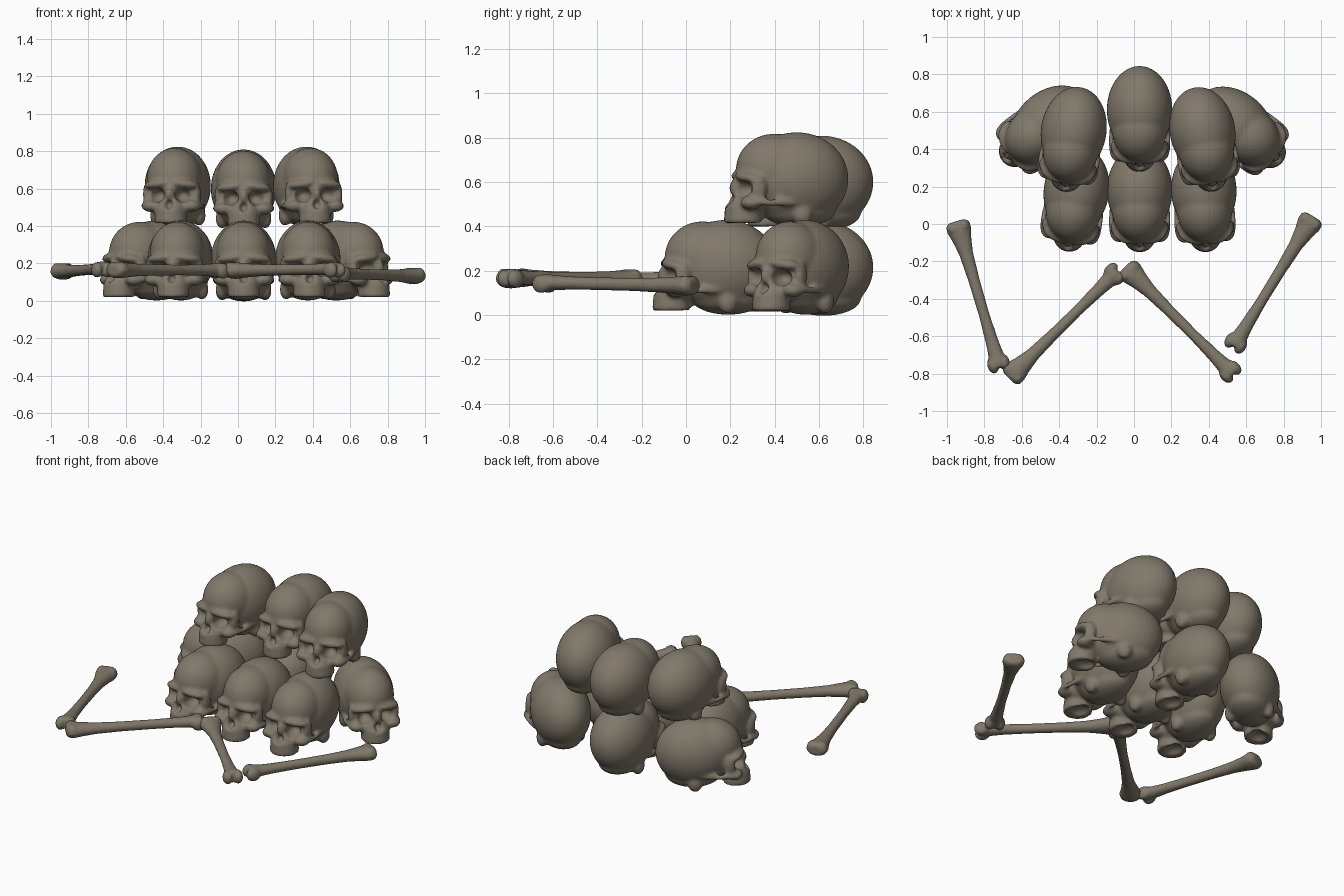
import bpy, bmesh, math
from mathutils import Matrix, Vector

if "Cube" in bpy.data.objects:
    bpy.data.objects.remove(bpy.data.objects["Cube"])

bone_mat = bpy.data.materials.new("old_bone")
bone_mat.diffuse_color = (0.22, 0.19, 0.145, 1)
bone_mat.use_nodes = True
bone_mat.node_tree.nodes["Principled BSDF"].inputs["Base Color"].default_value = bone_mat.diffuse_color


def blob(bm, c, r, rot=(0, 0, 0), mirror=False):
    """Ellipsoid at c with radii r, optionally repeated across x."""
    for s in ((1, -1) if mirror else (1,)):
        m = (Matrix.Translation((c[0] * s, c[1], c[2]))
             @ Matrix.Rotation(rot[2] * s, 4, 'Z') @ Matrix.Rotation(rot[1] * s, 4, 'Y')
             @ Matrix.Rotation(rot[0], 4, 'X') @ Matrix.Diagonal((*r, 1)))
        bmesh.ops.create_uvsphere(bm, u_segments=32, v_segments=20, radius=1, matrix=m)


def to_object(bm, name):
    bmesh.ops.recalc_face_normals(bm, faces=bm.faces)
    me = bpy.data.meshes.new(name)
    bm.to_mesh(me)
    bm.free()
    ob = bpy.data.objects.new(name, me)
    bpy.context.collection.objects.link(ob)
    return ob


def fuse(ob, voxel, iterations):
    m = ob.modifiers.new("fuse", 'REMESH')
    m.mode = 'VOXEL'
    m.voxel_size = voxel
    s = ob.modifiers.new("soften", 'SMOOTH')
    s.factor = 0.5
    s.iterations = iterations


def bake(ob, name):
    """Freeze the modifiers into a shared mesh and remove the source."""
    bpy.context.view_layer.update()
    dg = bpy.context.evaluated_depsgraph_get()
    me = bpy.data.meshes.new_from_object(ob.evaluated_get(dg))
    me.name = name
    me.materials.clear()
    me.materials.append(bone_mat)
    for p in me.polygons:
        p.use_smooth = True
        p.material_index = 0
    bpy.data.objects.remove(ob)
    return me


def skull_mesh():
    bm = bmesh.new()
    blob(bm, (0, 0.05, 0.215), (0.176, 0.236, 0.21))               # braincase
    blob(bm, (0, -0.055, 0.255), (0.148, 0.172, 0.163))            # forehead
    blob(bm, (0, 0.06, 0.075), (0.125, 0.17, 0.078))               # skull base
    blob(bm, (0, -0.145, 0.15), (0.125, 0.09, 0.10))               # mid face
    blob(bm, (0.07, -0.195, 0.225), (0.08, 0.042, 0.026), (0, 0.12, 0.3), True)  # brow
    blob(bm, (0.137, -0.15, 0.17), (0.019, 0.035, 0.065), mirror=True)  # eye rim
    blob(bm, (0.108, -0.18, 0.108), (0.05, 0.05, 0.033), (0, 0.1, 0.5), True)  # cheek
    blob(bm, (0.15, -0.075, 0.108), (0.014, 0.12, 0.018), (0, 0, 0.06), True)  # cheek arch
    blob(bm, (0.115, 0.055, 0.055), (0.035, 0.045, 0.055), mirror=True)  # ear bump
    blob(bm, (0, -0.228, 0.18), (0.024, 0.03, 0.045), (-0.25, 0, 0))  # nose bone
    blob(bm, (0, -0.2, 0.1), (0.075, 0.06, 0.065))                 # upper jaw
    jaw = (Matrix.Translation((0, -0.195, 0.058)) @ Matrix.Diagonal((0.088, 0.088, 1, 1)))
    bmesh.ops.create_cone(bm, cap_ends=True, segments=32, radius1=1, radius2=0.92,
                          depth=0.085, matrix=jaw)                 # tooth row
    ob = to_object(bm, "skull_source")
    fuse(ob, 0.008, 6)
    # sockets, nose opening, palate
    cb = bmesh.new()
    blob(cb, (0.075, -0.225, 0.165), (0.047, 0.085, 0.041), (0, 0.2, 0.25), True)
    blob(cb, (0, -0.27, 0.118), (0.024, 0.055, 0.03))
    blob(cb, (0, -0.17, 0.0), (0.055, 0.07, 0.045))
    cut = to_object(cb, "socket_cutter")
    cut.hide_render = True
    b = ob.modifiers.new("sockets", 'BOOLEAN')
    b.object = cut
    b.operation = 'DIFFERENCE'
    b.solver = 'EXACT'
    fuse(ob, 0.0095, 3)
    me = bake(ob, "skull")
    bpy.data.objects.remove(cut)
    return me


def long_bone_mesh():
    """Bone along local y: flared end at -y, knobbly end at +y."""
    bm = bmesh.new()
    prof = [(-0.42, .042, .03), (-0.405, .064, .042), (-0.37, .066, .045), (-0.32, .052, .04),
            (-0.24, .038, .034), (-0.1, .031, .03), (0.1, .029, .029), (0.24, .034, .03),
            (0.32, .041, .034), (0.37, .05, .04), (0.395, .04, .034)]
    n, rings = 24, []
    for y, w, h in prof:
        rings.append([bm.verts.new((w * math.cos(2 * math.pi * i / n), y,
                                    h * math.sin(2 * math.pi * i / n))) for i in range(n)])
    for a, b in zip(rings, rings[1:]):
        for i in range(n):
            bm.faces.new((a[i], a[(i + 1) % n], b[(i + 1) % n], b[i]))
    bm.faces.new(rings[0])
    bm.faces.new(rings[-1][::-1])
    blob(bm, (0.031, 0.375, -0.006), (0.03, 0.045, 0.042), mirror=True)   # knuckles
    blob(bm, (0.03, -0.385, 0.004), (0.034, 0.035, 0.042), mirror=True)   # flared lobes
    ob = to_object(bm, "bone_source")
    fuse(ob, 0.008, 5)
    return bake(ob, "long_bone")


def place(me, name, loc, yaw, tilt=0):
    ob = bpy.data.objects.new(name, me)
    ob.matrix_world = (Matrix.Translation(loc) @ Matrix.Rotation(yaw, 4, 'Z')
                       @ Matrix.Rotation(tilt, 4, 'X'))
    bpy.context.collection.objects.link(ob)


# skull pile: x, y, z, yaw in degrees
skull = skull_mesh()
for name, x, y, z, yaw in [
        ("front_left_skull", -0.315, 0.13, 0.005, -9), ("front_middle_skull", 0.03, 0.13, 0.005, 0),
        ("front_right_skull", 0.375, 0.13, 0.005, 2), ("side_left_skull", -0.483, 0.51, 0.005, -52),
        ("side_right_skull", 0.573, 0.504, 0.005, 52), ("back_middle_skull", 0.03, 0.56, 0, 0),
        ("top_left_skull", -0.33, 0.45, 0.4, -9), ("top_middle_skull", 0.03, 0.56, 0.385, 0),
        ("top_right_skull", 0.375, 0.45, 0.4, 11)]:
    place(skull, name, (x, y, z), math.radians(yaw))

# scattered long bones: flared end, knobbly end
long_bone = long_bone_mesh()
for i, (a, b) in enumerate([
        ((-0.935, -0.03, 0.157), (-0.725, -0.745, 0.172)), ((-0.63, -0.785, 0.165), (-0.11, -0.275, 0.165)),
        ((-0.01, -0.265, 0.162), (0.51, -0.785, 0.17)), ((0.935, 0.0, 0.133), (0.545, -0.635, 0.147))]):
    a, b = Vector(a), Vector(b)
    d = (b - a).normalized()
    place(long_bone, f"long_bone_{i + 1}", (a + b) / 2, math.atan2(-d.x, d.y), math.asin(d.z))
